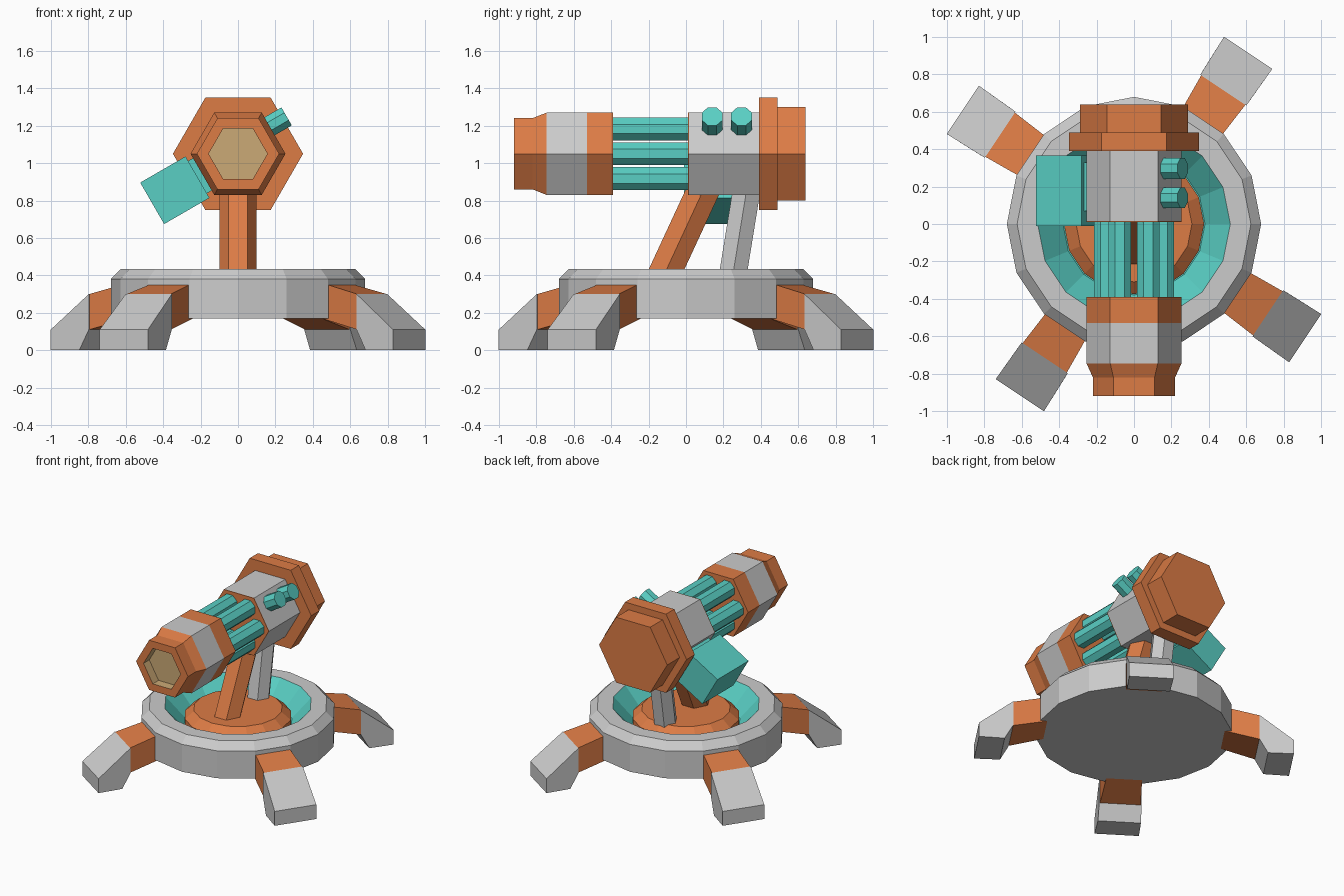
import bpy, math
from mathutils import Matrix, Vector

if "Cube" in bpy.data.objects:
    bpy.data.objects.remove(bpy.data.objects["Cube"])


def material(name, color):
    m = bpy.data.materials.new(name)
    m.diffuse_color = color
    m.use_nodes = True
    m.node_tree.nodes["Principled BSDF"].inputs["Base Color"].default_value = m.diffuse_color
    return m


ORANGE = material("orange", (0.72, 0.20, 0.06, 1))
CYAN = material("cyan", (0.10, 0.62, 0.55, 1))
TAN = material("tan", (0.60, 0.40, 0.18, 1))


def make(name, verts, faces, mat=None, matrix=None):
    me = bpy.data.meshes.new(name)
    me.from_pydata(verts, [], faces)
    if matrix:
        me.transform(matrix)
    if mat:
        me.materials.append(mat)
    ob = bpy.data.objects.new(name, me)
    bpy.context.collection.objects.link(ob)
    return ob


def lathe(name, profile, n, mat=None, matrix=None, phase=0, caps=(True, True)):
    """Revolve (radius, height) points into an n-sided solid."""
    verts = [(r * math.cos(phase + math.tau * j / n), r * math.sin(phase + math.tau * j / n), h)
             for r, h in profile for j in range(n)]
    faces = []
    for i in range(len(profile) - 1):
        for j in range(n):
            k = (j + 1) % n
            faces.append((i * n + j, i * n + k, (i + 1) * n + k, (i + 1) * n + j))
    if caps[0]:
        faces.append(tuple(reversed(range(n))))
    if caps[1]:
        faces.append(tuple(range((len(profile) - 1) * n, len(profile) * n)))
    return make(name, verts, faces, mat, matrix)


def rod(name, a, b, r, n, mat=None, phase=0):
    """Straight n-sided rod between two points."""
    a, b = Vector(a), Vector(b)
    rot = (b - a).to_track_quat('Z', 'Y').to_matrix().to_4x4()
    return lathe(name, [(r, 0), (r, (b - a).length)], n, mat, Matrix.Translation(a) @ rot, phase)


def prism(name, outline, mat, matrix):
    """Side outline of (radius, z, half width) points, running clockwise."""
    n = len(outline)
    verts = [(r, s * w, z) for s in (-1, 1) for r, z, w in outline]
    faces = [tuple(reversed(range(n))), tuple(range(n, 2 * n))]
    faces += [(i, (i + 1) % n, n + (i + 1) % n, n + i) for i in range(n)]
    return make(name, verts, faces, mat, matrix)


def box(name, size, center, mat, matrix):
    x, y, z = (s / 2 for s in size)
    verts = [(-x, -y, -z), (x, -y, -z), (x, y, -z), (-x, y, -z),
             (-x, -y, z), (x, -y, z), (x, y, z), (-x, y, z)]
    faces = [(3, 2, 1, 0), (4, 5, 6, 7), (0, 1, 5, 4), (1, 2, 6, 5), (2, 3, 7, 6), (3, 0, 4, 7)]
    return make(name, verts, faces, mat, matrix @ Matrix.Translation(center))


# Round base with sunken bowl and turntable
lathe("base_ring", [(0.68, 0.17), (0.68, 0.38), (0.625, 0.435), (0.515, 0.435)], 16, caps=(True, False))
lathe("base_bowl", [(0.515, 0.435), (0.38, 0.29)], 16, CYAN, caps=(False, True))
lathe("turntable", [(0.375, 0.285), (0.375, 0.345), (0.31, 0.40)], 16, ORANGE)

# Four splayed legs
for i in range(4):
    turn = Matrix.Rotation(math.radians(56.3 + 90 * i), 4, 'Z')
    prism(f"leg_joint_{i}", [(0.62, 0.36, 0.125), (0.86, 0.30, 0.142),
                             (0.86, 0.11, 0.142), (0.62, 0.17, 0.125)], ORANGE, turn)
    prism(f"leg_foot_{i}", [(0.86, 0.30, 0.148), (1.10, 0.11, 0.155), (1.10, 0, 0.155),
                            (0.92, 0, 0.15), (0.86, 0.11, 0.148)], None, turn)

# Struts carrying the barrel
rod("front_strut", (0, -0.142, 0.35), (0, 0.113, 0.90), 0.1, 6, ORANGE)
rod("rear_strut", (0, 0.242, 0.35), (0, 0.331, 0.90), 0.085, 6)

# Hexagonal barrel: heights run towards the front (-y)
AXIS_Z = 1.05
barrel = Matrix.Translation((0, 0, AXIS_Z)) @ Matrix.Rotation(math.pi / 2, 4, 'X')
R = 0.254
lathe("muzzle", [(R, 0.745), (0.22, 0.82), (0.22, 0.92), (0.157, 0.92)], 6, ORANGE, barrel, caps=(True, False))
lathe("muzzle_recess", [(0.157, 0.92), (0.157, 0.85)], 6, TAN, barrel, caps=(False, True))
lathe("barrel_sleeve", [(R, 0.53), (R, 0.745)], 6, None, barrel)
lathe("barrel_band", [(R, 0.39), (R, 0.53)], 6, ORANGE, barrel)
lathe("body_front_plate", [(R, -0.015), (R, -0.01)], 6, ORANGE, barrel)
lathe("body", [(R, -0.39), (R, -0.015)], 6, None, barrel)
lathe("rear_flange", [(0.348, -0.49), (0.348, -0.39)], 6, ORANGE, barrel)
lathe("rear_cap", [(0.289, -0.64), (0.289, -0.49)], 6, ORANGE, barrel)

# Ring of six tubes between the band and the body
for i in range(6):
    a = math.radians(60 * i)
    x, z = 0.153 * math.cos(a), AXIS_Z + 0.153 * math.sin(a)
    rod(f"tube_{i}", (x, 0.01, z), (x, -0.39, z), 0.066, 8, CYAN, math.pi / 8)

# Side box on the lower left face: local x points out of that face
side = Matrix.Translation((0, 0, AXIS_Z)) @ Matrix.Rotation(math.radians(150), 4, 'Y')
box("side_box", (0.28, 0.375, 0.256), (0.39, 0.178, 0), CYAN, side)
box("side_box_mount", (0.06, 0.26, 0.20), (0.23, 0.20, 0), CYAN, side)

# Two knobs on the upper right face
n = Vector((math.cos(math.pi / 6), 0, 0.5))
up = Vector((-0.5, 0, math.cos(math.pi / 6)))
for i, y in enumerate((0.14, 0.297)):
    c = Vector((0, y, AXIS_Z)) + up * 0.043
    rod(f"knob_{i}", c + n * 0.20, c + n * 0.325, 0.06, 8, CYAN, math.pi / 8)
